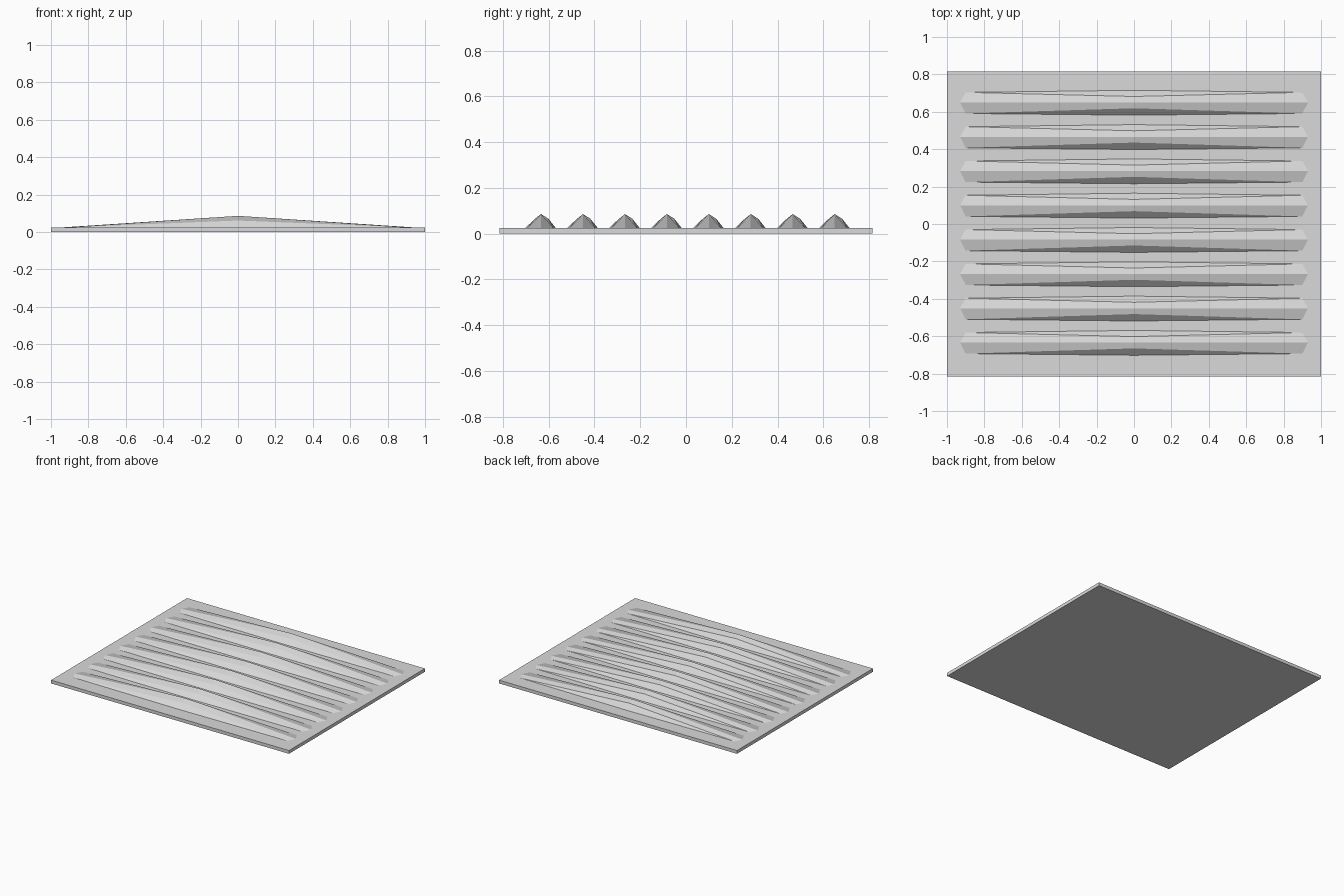
import bpy
import bmesh

cube = bpy.data.objects.get("Cube")
if cube:
    bpy.data.objects.remove(cube, do_unlink=True)

PLATE_TOP = 0.025
LOUVERS = 8
PITCH = 0.1834
FIRST_Y = -0.634

metal = bpy.data.materials.new("light_grey_metal")
metal.use_nodes = True
GREY = (0.7, 0.7, 0.7, 1.0)
metal.diffuse_color = GREY
metal.node_tree.nodes["Principled BSDF"].inputs["Base Color"].default_value = GREY


def add_object(name, bm):
    bmesh.ops.recalc_face_normals(bm, faces=bm.faces[:])
    mesh = bpy.data.meshes.new(name)
    bm.to_mesh(mesh)
    bm.free()
    mesh.materials.append(metal)
    obj = bpy.data.objects.new(name, mesh)
    bpy.context.collection.objects.link(obj)
    return obj


def louver_mesh():
    """Ridged vent blade with a gentler front flank than back flank."""
    bm = bmesh.new()
    ridge = bm.verts.new((0, 0, 0.086))
    tip = {s: bm.verts.new((s * 0.93, 0, PLATE_TOP)) for s in (-1, 1)}
    foot = {}
    # Per side: shoulder y and z, base y, corner y
    for side, shoulder_y, shoulder_z, base_y, corner_y in (
            (-1, -0.031, 0.061, -0.068, -0.059),
            (1, 0.032, 0.066, 0.065, 0.054)):
        shoulder = bm.verts.new((0, shoulder_y, shoulder_z))
        base = bm.verts.new((0, base_y, PLATE_TOP))
        for end in (-1, 1):
            corner = bm.verts.new((end * 0.9, corner_y, PLATE_TOP))
            foot[side, end] = bm.verts.new((end * 0.83, side * 0.03, 0))
            # Roof, steep flank and buried end
            bm.faces.new((ridge, tip[end], corner, shoulder))
            bm.faces.new((shoulder, corner, base))
            bm.faces.new((base, corner, foot[side, end]))
            bm.faces.new((tip[end], foot[side, end], corner))
        # Buried side
        bm.faces.new((base, foot[side, -1], foot[side, 1]))
    for end in (-1, 1):
        bm.faces.new((tip[end], foot[-1, end], foot[1, end]))
    # Underside, flush with the plate
    bm.faces.new((foot[-1, -1], foot[-1, 1], foot[1, 1], foot[1, -1]))
    return bm


# Flat base plate
bm = bmesh.new()
bmesh.ops.create_cube(bm, size=1)
bmesh.ops.scale(bm, vec=(2, 1.632, PLATE_TOP), verts=bm.verts)
bmesh.ops.translate(bm, vec=(0, 0, PLATE_TOP / 2), verts=bm.verts)
add_object("base_plate", bm)

# Row of louvers from front to back
for i in range(LOUVERS):
    louver = add_object(f"louver_{i + 1}", louver_mesh())
    louver.location.y = FIRST_Y + i * PITCH
